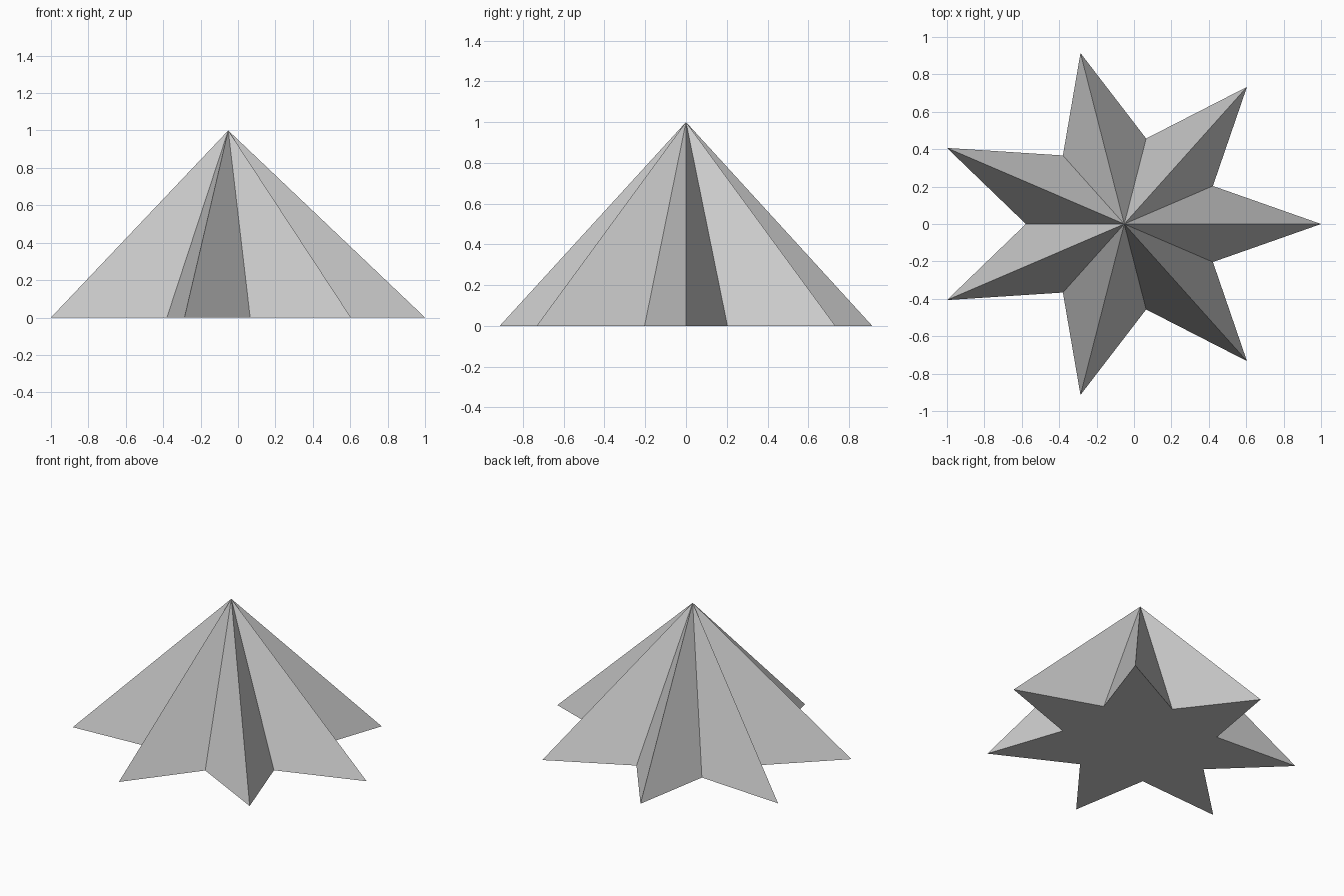
import bpy
import bmesh
from math import sin, cos, pi

cube = bpy.data.objects.get("Cube")
if cube:
    bpy.data.objects.remove(cube, do_unlink=True)

# Star proportions: seven points, slightly squashed front to back
POINTS = 7
OUTER = 2 / (1 + cos(pi / POINTS))
INNER = OUTER / 2
DEPTH = 0.891
HEIGHT = 1.0
CENTRE_X = 1 - OUTER

# Plain grey material
grey = bpy.data.materials.new("light grey")
grey.use_nodes = True
colour = (0.6, 0.6, 0.6, 1)
grey.diffuse_color = colour
grey.node_tree.nodes["Principled BSDF"].inputs["Base Color"].default_value = colour

# Star outline on the ground, alternating tips and notches
bm = bmesh.new()
rim = []
for i in range(2 * POINTS):
    angle = i * pi / POINTS
    radius = INNER if i % 2 else OUTER
    rim.append(bm.verts.new((CENTRE_X + radius * cos(angle),
                             DEPTH * radius * sin(angle), 0)))

# Flat base and sloping sides meeting at the apex
bm.faces.new(rim[::-1])
apex = bm.verts.new((CENTRE_X, 0, HEIGHT))
for i, v in enumerate(rim):
    bm.faces.new((v, rim[(i + 1) % len(rim)], apex))

mesh = bpy.data.meshes.new("star_pyramid")
bm.to_mesh(mesh)
bm.free()
mesh.materials.append(grey)
star = bpy.data.objects.new("star_pyramid", mesh)
bpy.context.collection.objects.link(star)
